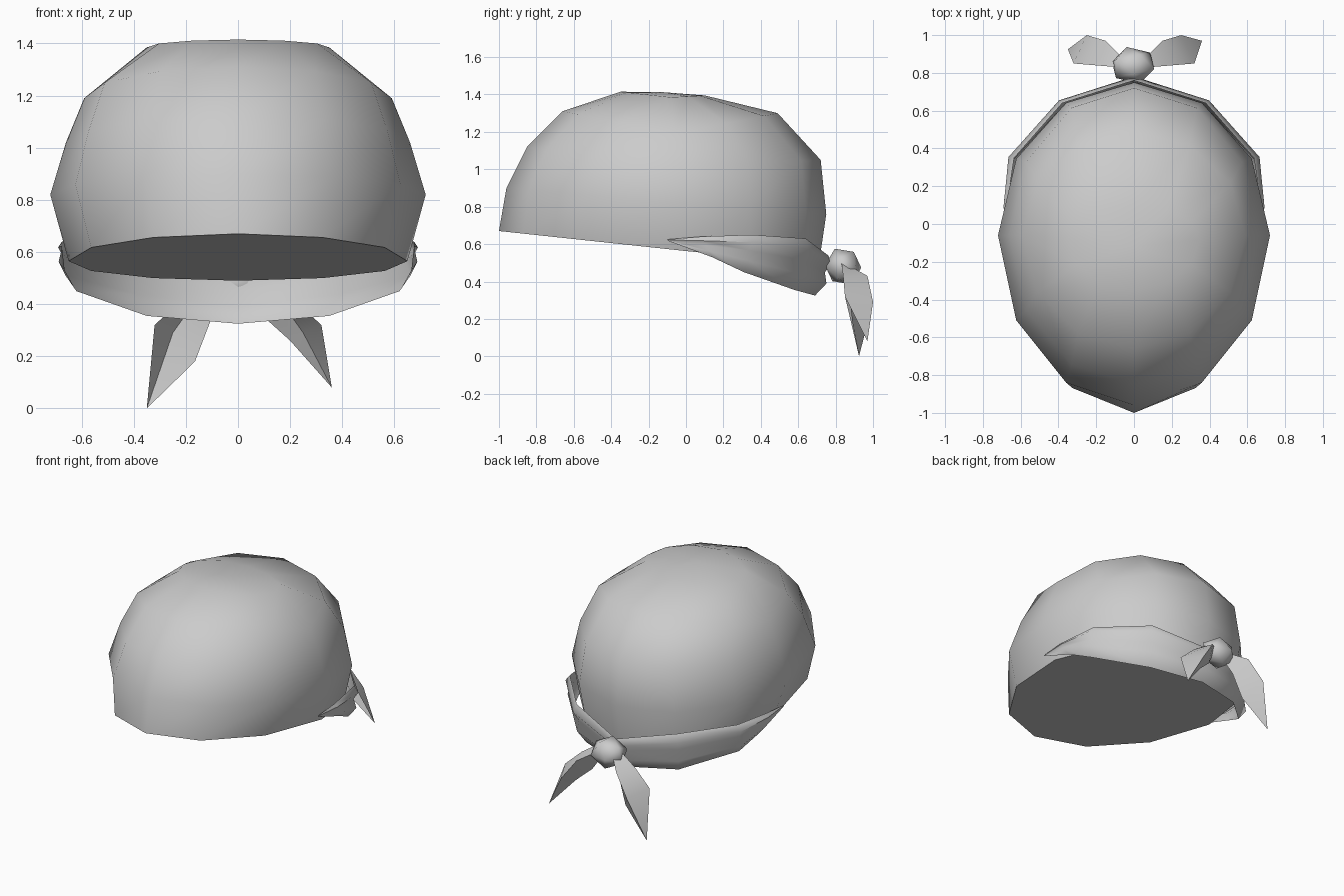
import bpy, math
from mathutils import Vector

if "Cube" in bpy.data.objects:
    bpy.data.objects.remove(bpy.data.objects["Cube"])


def make(name, verts, faces, angle=60):
    me = bpy.data.meshes.new(name)
    me.from_pydata(verts, [], faces)
    me.update()
    ob = bpy.data.objects.new(name, me)
    bpy.context.collection.objects.link(ob)
    bpy.ops.object.select_all(action='DESELECT')
    ob.select_set(True)
    bpy.context.view_layer.objects.active = ob
    bpy.ops.object.mode_set(mode='EDIT')
    bpy.ops.mesh.select_all(action='SELECT')
    bpy.ops.mesh.normals_make_consistent(inside=False)
    bpy.ops.object.mode_set(mode='OBJECT')
    bpy.ops.object.shade_smooth_by_angle(angle=math.radians(angle))
    return ob


# Head cloth: 12-sided rings (half width, side y, side z, front y, front z, back y, back z)
rings = [
    (.65, -.02, .565, -1.0, .67, .71, .49),
    (.72, -.06, .82, -.96, .90, .75, .76),
    (.66, -.06, 1.02, -.85, 1.12, .72, 1.05),
    (.59, -.06, 1.19, -.66, 1.31, .49, 1.30),
    (.35, -.08, 1.385, -.35, 1.415, .10, 1.395),
]
N = 12
verts, faces = [], []
for w, sy, sz, fy, fz, by, bz in rings:
    for i in range(N):
        a = 2 * math.pi * i / N
        c = math.cos(a)
        ey, ez = (fy, fz) if c > 0 else (by, bz)
        verts.append((w * math.sin(a), sy + (ey - sy) * abs(c), sz + (ez - sz) * abs(c)))
for r in range(len(rings) - 1):
    for i in range(N):
        j = (i + 1) % N
        faces.append((r * N + i, r * N + j, (r + 1) * N + j, (r + 1) * N + i))
top = len(verts)
verts += [(0, -.12, 1.412), (0, -.05, .57)]
last = (len(rings) - 1) * N
for i in range(N):
    j = (i + 1) % N
    faces.append((last + i, last + j, top))
    faces.append((j, i, top + 1))
make("head_cloth", verts, faces)

# Folded band round the back: stations of top edge and bottom edge, mirrored
half = [
    ((.675, -.10, .625), (.675, -.09, .615)),
    ((.675, .08, .64), (.665, .14, .53)),
    ((.635, .35, .65), (.62, .31, .45)),
    ((.38, .64, .63), (.35, .58, .355)),
    ((0, .76, .54), (0, .69, .325)),
]
stations = half + [tuple((-p[0], p[1], p[2]) for p in s) for s in half[-2::-1]]
folds = [(0, 0), (.2, .035), (.42, .012), (.7, .04), (1, 0)]
verts, faces = [], []
for k, (t, b) in enumerate(stations):
    t, b = Vector(t), Vector(b)
    out = Vector((t.x, t.y * .7, 0)).normalized()
    amount = min(1, min(k, len(stations) - 1 - k) / 2)
    for f, o in folds:
        verts.append(t.lerp(b, f) + out * o * amount)
R = len(folds)
for k in range(len(stations) - 1):
    for j in range(R - 1):
        a = k * R + j
        faces.append((a, a + 1, a + R + 1, a + R))
make("tied_band", verts, faces)

# Knot
bpy.ops.mesh.primitive_ico_sphere_add(subdivisions=1, radius=1, location=(-.005, .84, .48))
knot = bpy.context.object
knot.name = "knot"
knot.scale = (.125, .10, .105)
knot.rotation_euler = (math.radians(25), 0, 0)
bpy.ops.object.shade_smooth()


# Hanging tails: inner edge, ridge and outer edge from knot to tip
def tail(name, side, inner, tip):
    pts = [(.04, .84, .45), (.06, .88, .48), (.08, .83, .51),
           (.10, .87, .35), (.15, .97, .43), (.20, .84, .43),
           inner, (.25, 1.0, .29), (.32, .85, .32), tip]
    quads = [(0, 1, 4, 3), (1, 2, 5, 4), (3, 4, 7, 6), (4, 5, 8, 7), (6, 7, 9), (7, 8, 9)]
    make(name, [(side * x, y, z) for x, y, z in pts], quads, 80)


tail("tail_right", 1, (.20, .91, .26), (.36, .97, .08))
tail("tail_left", -1, (.165, .89, .18), (.35, .925, 0))
